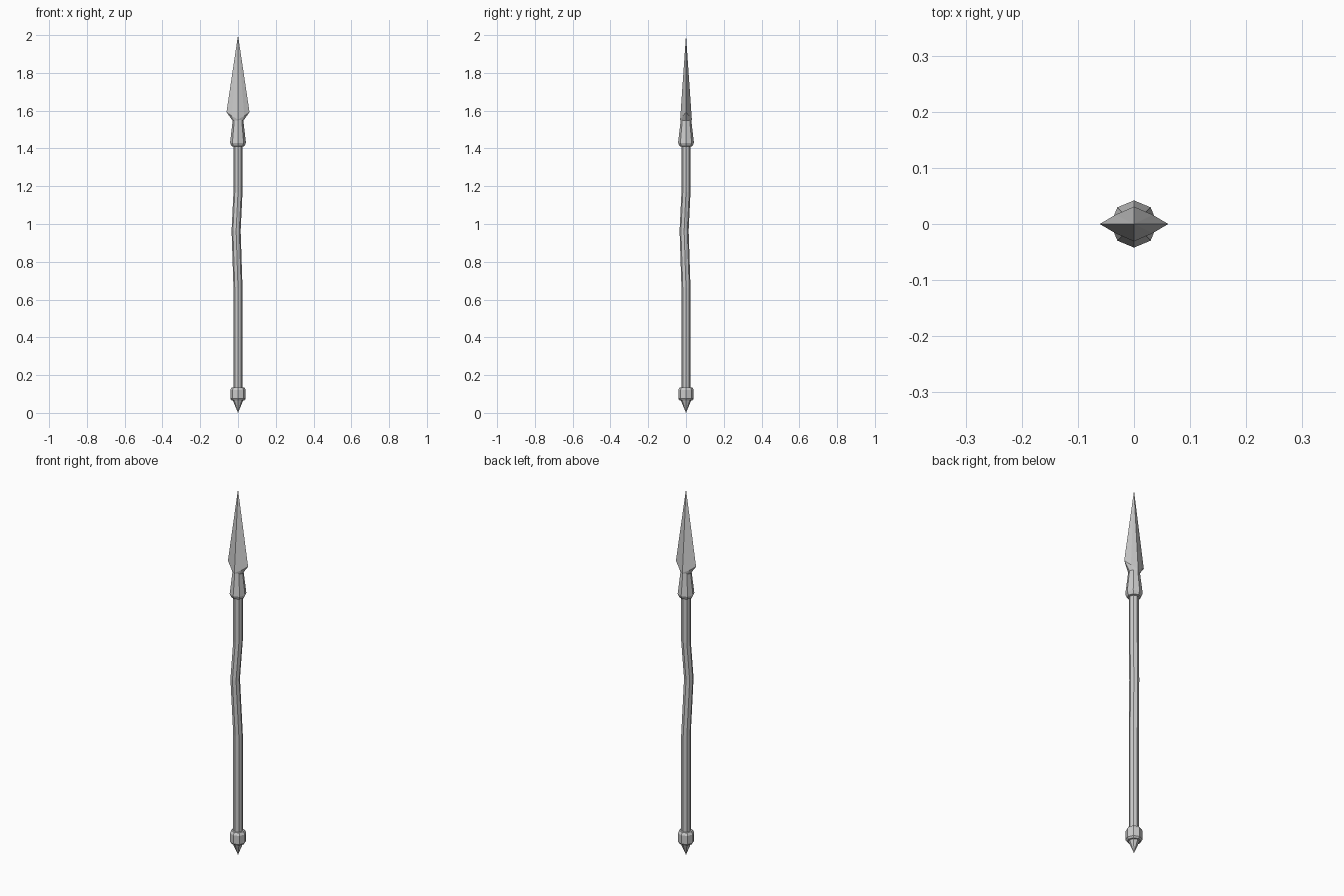
import bpy, bmesh, math

if "Cube" in bpy.data.objects:
    bpy.data.objects.remove(bpy.data.objects["Cube"])

SIDES = 8


def ring(r, z, x=0.0, y=0.0):
    """Octagonal cross-section with corners on the axes."""
    return [(x + r * math.cos(math.tau * i / SIDES),
             y + r * math.sin(math.tau * i / SIDES), z) for i in range(SIDES)]


def loft(name, rings):
    """Skin a stack of sections (bottom to top); a one-point section is a tip."""
    bm = bmesh.new()
    loops = [[bm.verts.new(p) for p in pts] for pts in rings]
    for a, b in zip(loops, loops[1:]):
        for i in range(SIDES):
            j = (i + 1) % SIDES
            if len(a) == 1:
                bm.faces.new((a[0], b[j], b[i]))
            elif len(b) == 1:
                bm.faces.new((a[i], a[j], b[0]))
            else:
                bm.faces.new((a[i], a[j], b[j], b[i]))
    for loop in (loops[0], loops[-1]):
        if len(loop) > 1:
            bm.faces.new(loop)
    bmesh.ops.recalc_face_normals(bm, faces=bm.faces)
    mesh = bpy.data.meshes.new(name)
    bm.to_mesh(mesh)
    bm.free()
    obj = bpy.data.objects.new(name, mesh)
    bpy.context.collection.objects.link(obj)
    return obj


# Wooden shaft with a slight kink near the middle
loft("shaft", [ring(0.024, 0.10), ring(0.024, 0.66),
               ring(0.024, 0.965, -0.01, -0.01),
               ring(0.024, 1.17), ring(0.024, 1.44)])

# Butt cap: chamfered collar and short spike
loft("butt_cap", [[(0, 0, 0)], ring(0.027, 0.065), ring(0.034, 0.066),
                  ring(0.041, 0.075), ring(0.041, 0.122),
                  ring(0.033, 0.135), ring(0.024, 0.135)])

# Flared socket that holds the blade
loft("socket", [ring(0.024, 1.41), ring(0.034, 1.412),
                ring(0.042, 1.43), ring(0.028, 1.55)])

# Blade: flattened section with low ridges and raised side corners
widest = []
for i in range(SIDES):
    c, s = math.cos(math.tau * i / SIDES), math.sin(math.tau * i / SIDES)
    kind = i % 4
    if kind == 0:
        p = (0.061 * round(c), 0, 1.592)
    elif kind == 2:
        p = (0, 0.031 * round(s), 1.553)
    else:
        p = (math.copysign(0.033, c), math.copysign(0.0165, s), 1.572)
    widest.append(p)
loft("blade", [ring(0.027, 1.545), widest, [(0, 0, 2.0)]])
